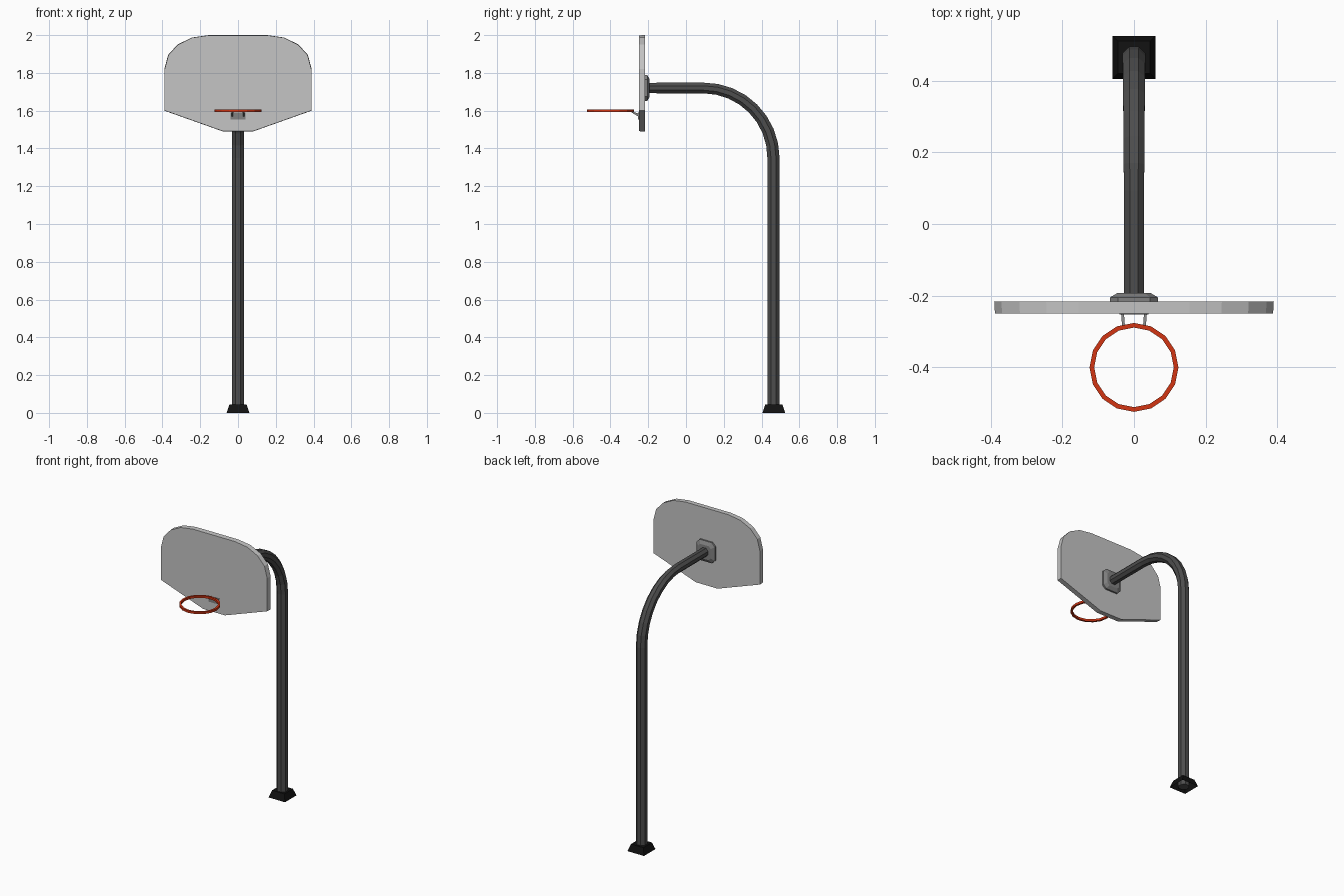
import bpy, bmesh, math
from mathutils import Vector

if "Cube" in bpy.data.objects:
    bpy.data.objects.remove(bpy.data.objects["Cube"])


def material(name, rgb):
    m = bpy.data.materials.new(name)
    m.diffuse_color = (*rgb, 1)
    m.use_nodes = True
    m.node_tree.nodes["Principled BSDF"].inputs["Base Color"].default_value = m.diffuse_color
    return m


BOARD = material("light grey", (0.56, 0.56, 0.56))
POLE = material("dark grey", (0.075, 0.075, 0.075))
BLACK = material("black", (0.006, 0.006, 0.006))
RED = material("orange red", (0.65, 0.035, 0.006))
STEEL = material("mid grey", (0.22, 0.22, 0.22))


def loft(name, rings, mat, caps=(True, True), closed=False):
    """Skin a list of equal-length point rings."""
    bm = bmesh.new()
    vs = [[bm.verts.new(p) for p in r] for r in rings]
    n = len(vs[0])
    pairs = list(zip(vs, vs[1:])) + ([(vs[-1], vs[0])] if closed else [])
    for a, b in pairs:
        for i in range(n):
            j = (i + 1) % n
            bm.faces.new((a[i], a[j], b[j], b[i]))
    if not closed:
        if caps[0]:
            bm.faces.new(vs[0][::-1])
        if caps[1]:
            bm.faces.new(vs[-1])
    bmesh.ops.recalc_face_normals(bm, faces=bm.faces)
    me = bpy.data.meshes.new(name)
    bm.to_mesh(me)
    bm.free()
    me.materials.append(mat)
    ob = bpy.data.objects.new(name, me)
    bpy.context.collection.objects.link(ob)
    return ob


def mirrored(half):
    """Complete a right-hand x,z outline across x = 0."""
    return half + [(-x, z) for x, z in reversed(half)]


def slab(name, outline, layers, mat, cz):
    """Outline in x,z stacked at (y, scale) layers, scaled about (0, cz)."""
    return loft(name, [[(x * s, y, cz + (z - cz) * s) for x, z in outline]
                       for y, s in layers], mat)


# Bent pole: upright, quarter bend, arm to the board
path = [(0.463, 0.0, 0), (0.463, 1.35, 0)]
for k in range(1, 8):
    a = math.radians(90 * k / 8)
    path.append((0.093 + 0.37 * math.cos(a), 1.35 + 0.37 * math.sin(a), a))
path += [(0.093, 1.72, math.pi / 2), (-0.2, 1.72, math.pi / 2)]
rings = []
for i, (y, z, a) in enumerate(path):
    r = 0.035 - 0.005 * max(0, i - 1) / (len(path) - 2)
    side = Vector((0, math.cos(a), math.sin(a)))
    rings.append([Vector((0, y, z)) + r * (math.cos(t) * Vector((1, 0, 0)) + math.sin(t) * side)
                  for t in (math.tau * (q + 0.5) / 8 for q in range(8))])
loft("pole", rings, POLE)

# Square tapered foot, open underneath
loft("foot", [[(sx * h, 0.465 + sy * h, z) for sx, sy in ((1, 1), (-1, 1), (-1, -1), (1, -1))]
              for h, z in ((0.06, 0), (0.045, 0.045))], BLACK, caps=(False, True))

# Backboard
board = mirrored([(0.08, 1.49), (0.39, 1.6), (0.39, 1.82), (0.37, 1.895),
                  (0.32, 1.95), (0.245, 1.987), (0.155, 2.0)])
slab("backboard", board, [(-0.25, 0.995), (-0.216, 1)], BOARD, 1.75)

# Mounting plate behind the board
plate = mirrored([(0.045, 1.652), (0.067, 1.674), (0.067, 1.766), (0.045, 1.788)])
slab("rear_mount", plate, [(-0.217, 1), (-0.205, 1), (-0.192, 0.68)], STEEL, 1.72)

# Rim
hoop = []
for k in range(16):
    a = math.tau * k / 16
    hoop.append([(r * math.cos(a), -0.4 + r * math.sin(a), z)
                 for r, z in ((0.111, 1.592), (0.124, 1.592), (0.124, 1.606), (0.111, 1.606))])
loft("rim", hoop, RED, closed=True)

# Rim bracket: plate on the board and two struts
slab("rim_plate", mirrored([(0.04, 1.552), (0.04, 1.59)]), [(-0.253, 1), (-0.248, 1)], STEEL, 1.57)
for s, label in ((-1, "left"), (1, "right")):
    loft(f"rim_strut_{label}",
         [[(s * (x + dx), y, z + dz) for dx, dz in ((-.004, -h), (.004, -h), (.004, h), (-.004, h))]
          for x, y, z, h in ((0.032, -0.249, 1.575, 0.008), (0.029, -0.288, 1.594, 0.004))], STEEL)
